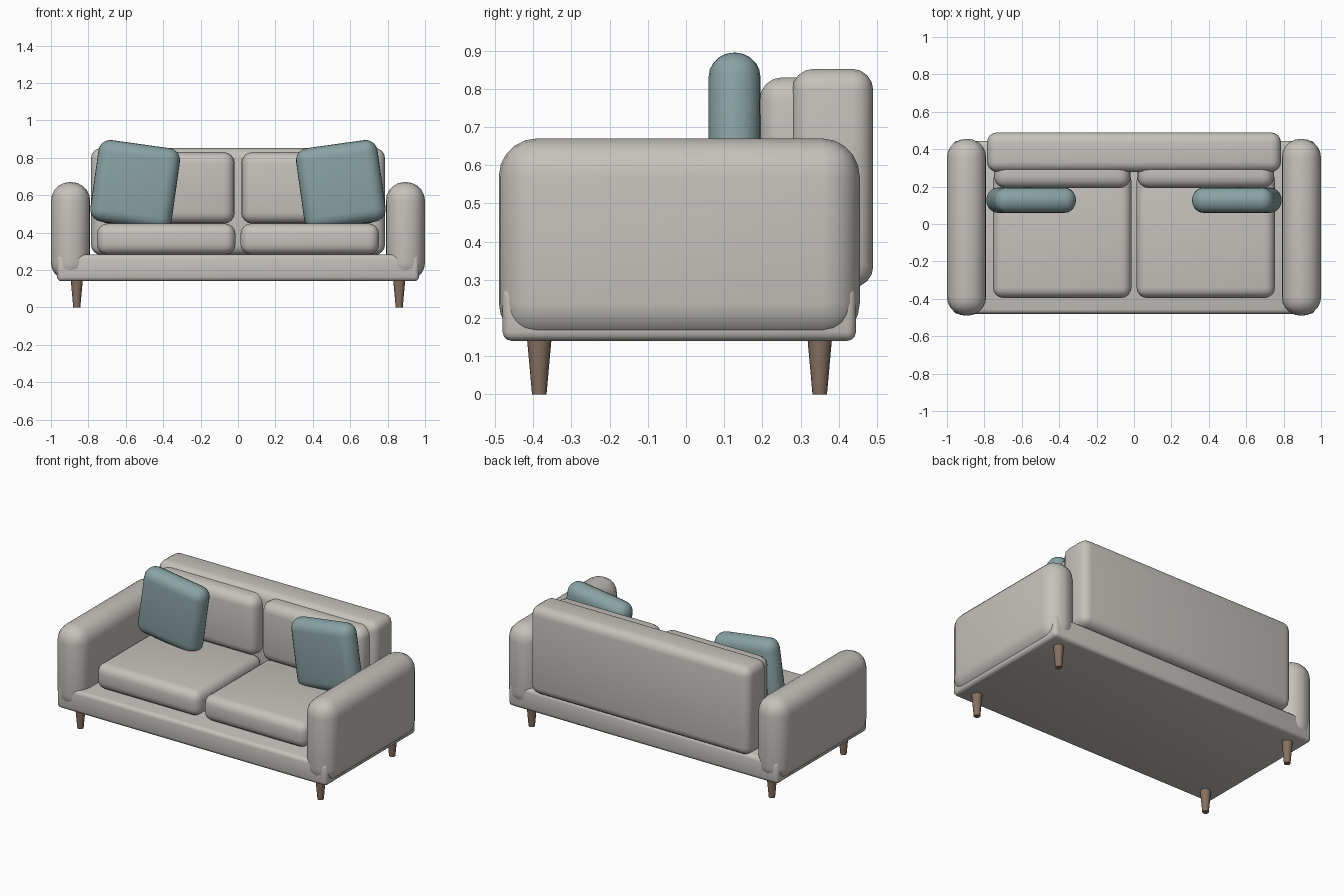
import bpy
import math

cube = bpy.data.objects.get("Cube")
if cube:
    bpy.data.objects.remove(cube, do_unlink=True)


def material(name, rgb):
    mat = bpy.data.materials.new(name)
    mat.use_nodes = True
    mat.diffuse_color = (*rgb, 1)
    mat.node_tree.nodes["Principled BSDF"].inputs["Base Color"].default_value = (*rgb, 1)
    return mat


fabric = material("warm grey fabric", (0.56, 0.54, 0.50))
teal = material("dusty teal fabric", (0.25, 0.36, 0.37))
wood = material("brown wood", (0.24, 0.165, 0.12))


def finish(obj, name, mat):
    obj.name = name
    obj.data.materials.append(mat)
    bpy.ops.object.shade_smooth_by_angle(angle=math.radians(35))


def soft_box(name, mat, xs, ys, zs, radius, segments=4, tilt=0):
    """Box between the given limits, with rounded edges, tilted about y."""
    spans = (xs, ys, zs)
    bpy.ops.mesh.primitive_cube_add(size=1, location=[(a + b) / 2 for a, b in spans])
    obj = bpy.context.object
    obj.scale = [b - a for a, b in spans]
    bpy.ops.object.transform_apply(location=False, rotation=False, scale=True)
    obj.rotation_euler.y = tilt
    bevel = obj.modifiers.new("Rounded edges", 'BEVEL')
    bevel.width = radius
    bevel.segments = segments
    bevel.limit_method = 'NONE'
    bpy.ops.object.modifier_apply(modifier=bevel.name)
    finish(obj, name, mat)
    return obj


# Frame and backrest
soft_box("base", fabric, (-0.968, 0.968), (-0.48, 0.445), (0.14, 0.283), 0.024, 3)
soft_box("backrest", fabric, (-0.786, 0.786), (0.278, 0.49), (0.28, 0.852), 0.055)

for side, label in ((1, "left"), (-1, "right")):
    def span(a, b):
        return tuple(sorted((side * a, side * b)))

    # Arm and cushions
    soft_box(label + "_arm", fabric, span(0.79, 1.0), (-0.49, 0.455), (0.14, 0.67), 0.1, 5)
    soft_box(label + "_seat_cushion", fabric, span(0.0135, 0.754), (-0.395, 0.285),
             (0.283, 0.448), 0.055)
    soft_box(label + "_back_cushion", fabric, span(0.018, 0.748), (0.192, 0.36),
             (0.448, 0.83), 0.06)

    # Loose pillow leaning outwards
    soft_box(label + "_pillow", teal, span(0.33, 0.77), (0.059, 0.195),
             (0.435, 0.875), 0.065, 5, tilt=-side * math.radians(8))

    # Tapered legs
    for y, place in ((-0.384, "front"), (0.35, "back")):
        bpy.ops.mesh.primitive_cone_add(vertices=16, radius1=0.019, radius2=0.032,
                                        depth=0.145, location=(side * 0.862, y, 0.0725))
        finish(bpy.context.object, f"{place}_{label}_leg", wood)
